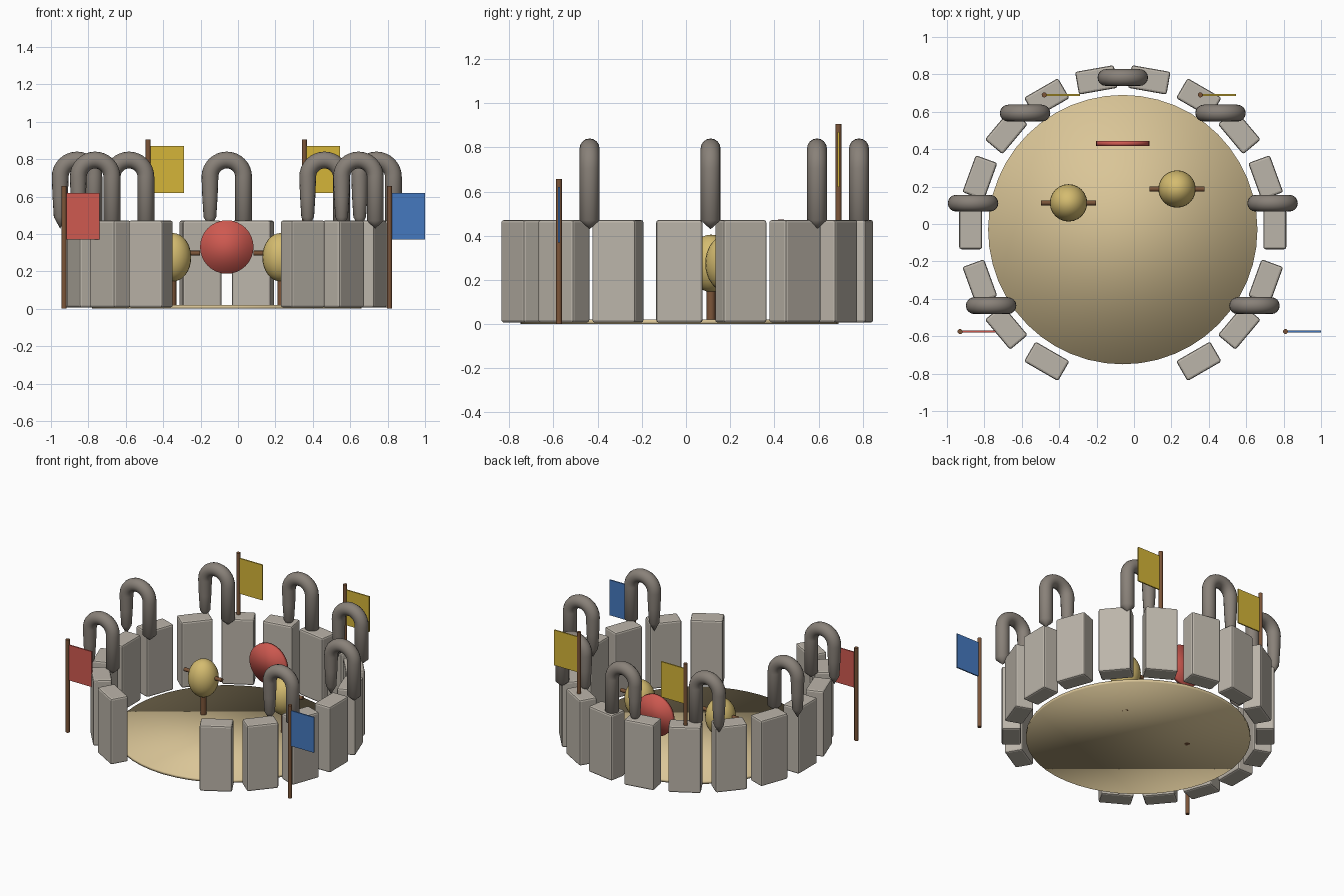
import bpy, bmesh
from math import sin, cos, pi, radians
from mathutils import Vector

cube = bpy.data.objects.get("Cube")
if cube:
    bpy.data.objects.remove(cube, do_unlink=True)

CX, CY, RING = -0.06, -0.03, 0.813


def material(name, r, g, b):
    m = bpy.data.materials.new(name)
    m.use_nodes = True
    m.diffuse_color = (r, g, b, 1)
    bsdf = next(n for n in m.node_tree.nodes if n.type == 'BSDF_PRINCIPLED')
    bsdf.inputs["Base Color"].default_value = (r, g, b, 1)
    return m


STONE = material("pale stone", 0.50, 0.46, 0.40)
DARK = material("dark stone", 0.25, 0.22, 0.19)
SAND = material("sand", 0.70, 0.56, 0.31)
WOOD = material("wood", 0.20, 0.09, 0.04)
STRAW = material("straw", 0.66, 0.50, 0.16)
RED = material("red", 0.62, 0.10, 0.08)
BLUE = material("blue", 0.06, 0.19, 0.52)
YELLOW = material("yellow", 0.66, 0.46, 0.04)


def finish(name, mat, smooth=None):
    o = bpy.context.object
    o.name = name
    o.data.materials.append(mat)
    if smooth == "all":
        bpy.ops.object.shade_smooth()
    elif smooth == "angle":
        bpy.ops.object.shade_smooth_by_angle(angle=radians(40))
    return o


def box(name, loc, size, mat, turn=0, bevel=0):
    bpy.ops.mesh.primitive_cube_add(size=1, location=loc, rotation=(0, 0, turn))
    o = bpy.context.object
    o.scale = size
    bpy.ops.object.transform_apply(location=False, rotation=False, scale=True)
    finish(name, mat)
    if bevel:
        mod = o.modifiers.new("bevel", 'BEVEL')
        mod.width, mod.segments = bevel, 2
    return o


def rod(name, loc, radius, length, mat, rot=(0, 0, 0), sides=12, smooth="angle"):
    bpy.ops.mesh.primitive_cylinder_add(vertices=sides, radius=radius, depth=length,
                                        location=loc, rotation=rot)
    return finish(name, mat, smooth)


def arch_mesh():
    """Upside-down U tube with pointed feet, the -x leg slimmer at its base."""
    bend, tube, top, sides = 0.09, 0.045, 0.705, 16
    path = [(bend, 0.43, 0, 0.001), (bend, 0.47, 0, tube)]
    for i in range(17):
        a = pi * i / 16
        path.append((bend * cos(a), top + bend * sin(a), a, tube))
    path += [(-bend, 0.6, pi, 0.041), (-bend, 0.49, pi, 0.034), (-bend, 0.43, pi, 0.001)]
    bm = bmesh.new()
    rings = []
    for x, z, a, r in path:
        out = Vector((cos(a), 0, sin(a)))
        rings.append([bm.verts.new(Vector((x, 0, z)) + r * (
            out * cos(2 * pi * k / sides) + Vector((0, sin(2 * pi * k / sides), 0))))
            for k in range(sides)])
    for lo, hi in zip(rings, rings[1:]):
        for k in range(sides):
            n = (k + 1) % sides
            bm.faces.new((lo[k], lo[n], hi[n], hi[k]))
    bm.faces.new(rings[0])
    bm.faces.new(rings[-1])
    bmesh.ops.recalc_face_normals(bm, faces=bm.faces)
    for f in bm.faces:
        f.smooth = True
    me = bpy.data.meshes.new("arch")
    bm.to_mesh(me)
    bm.free()
    me.materials.append(DARK)
    return me


# Sand floor
rod("arena_floor", (CX, CY, 0.01), 0.72, 0.02, SAND, sides=48, smooth="all")

# Ring of wall blocks, open at the front
for deg in range(-60, 241, 20):
    a = radians(deg)
    box("wall_block", (CX + RING * cos(a), CY + RING * sin(a), 0.239),
        (0.123, 0.21, 0.465), STONE, a, 0.012)

# Arches standing on the wall
arch = arch_mesh()
for deg in range(-30, 211, 40):
    a = radians(deg)
    o = bpy.data.objects.new("wall_arch", arch)
    o.location = (CX + RING * cos(a), CY + RING * sin(a), 0)
    bpy.context.collection.objects.link(o)

# Flags on poles
for name, x, y, base, mat in (("right_front", -0.93, -0.575, 0, RED),
                              ("left_front", 0.81, -0.575, 0, BLUE),
                              ("right_back", -0.48, 0.69, 0.25, YELLOW),
                              ("left_back", 0.355, 0.69, 0.25, YELLOW)):
    rod(name + "_pole", (x, y, base + 0.328), 0.0135, 0.656, WOOD)
    box(name + "_flag", (x + 0.0975, y, base + 0.495), (0.185, 0.009, 0.25), mat)

# Training dummies: post, cross arm and stuffed body
for side, x, y in (("right", -0.35, 0.113), ("left", 0.23, 0.187)):
    rod(side + "_dummy_post", (x, y, 0.135), 0.02, 0.27, WOOD)
    rod(side + "_dummy_arm", (x, y, 0.297), 0.013, 0.294, WOOD, (0, pi / 2, 0))
    bpy.ops.mesh.primitive_uv_sphere_add(segments=24, ring_count=16, radius=0.1,
                                         location=(x, y, 0.275))
    finish(side + "_dummy_body", STRAW, "all").scale.z = 1.3

# Round target
rod("target", (CX, 0.43, 0.33), 0.143, 0.025, RED, (pi / 2, 0, 0), 32, "all")
